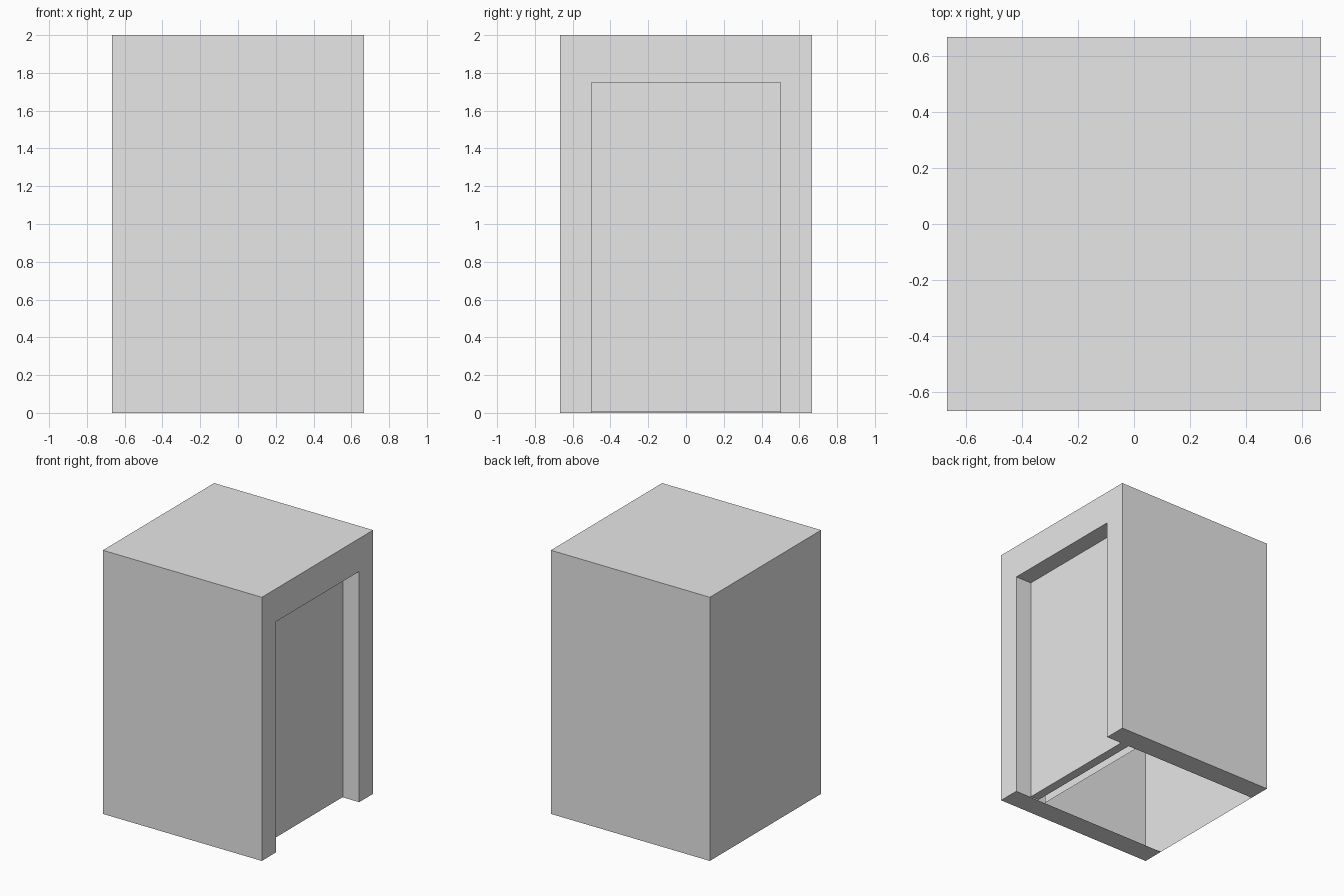
import bpy
import bmesh
from mathutils import Vector

cube = bpy.data.objects.get("Cube")
if cube:
    bpy.data.objects.remove(cube, do_unlink=True)

W, H = 0.667, 2.0          # half width and height of the shell
DOOR, DOOR_TOP = 0.5, 1.75  # half width and height of the doorway
RECESS = 0.533             # x of the recessed door face
GAP = 0.005                # clearance under the door

grey = bpy.data.materials.new("plain_grey")
grey.use_nodes = True
grey.diffuse_color = (0.8, 0.8, 0.8, 1)
grey.node_tree.nodes["Principled BSDF"].inputs["Base Color"].default_value = (0.8, 0.8, 0.8, 1)


def sheet(bm, lo, hi, facing):
    """Rectangle filling a flat box lo..hi, turned toward facing."""
    lo, hi = Vector(lo), Vector(hi)
    flat = [i for i in range(3) if abs(hi[i] - lo[i]) < 1e-6][0]
    u, v = [i for i in range(3) if i != flat]
    corners = []
    for a, b in ((lo, lo), (hi, lo), (hi, hi), (lo, hi)):
        p = lo.copy()
        p[u], p[v] = a[u], b[v]
        corners.append(bm.verts.new(p))
    face = bm.faces.new(corners)
    face.normal_update()
    if face.normal.dot(Vector(facing)) < 0:
        face.normal_flip()


def finish(bm, name):
    bmesh.ops.remove_doubles(bm, verts=bm.verts, dist=1e-5)
    mesh = bpy.data.meshes.new(name)
    bm.to_mesh(mesh)
    bm.free()
    mesh.materials.append(grey)
    bpy.context.collection.objects.link(bpy.data.objects.new(name, mesh))


# Outer shell: roof, back, two sides and the hollow walls' bottom rims
bm = bmesh.new()
sheet(bm, (-W, -W, H), (W, W, H), (0, 0, 1))
sheet(bm, (-W, -W, 0), (-W, W, H), (-1, 0, 0))
for s in (-1, 1):
    near, far = sorted((s * DOOR, s * W))
    sheet(bm, (-W, s * W, 0), (W, s * W, H), (0, s, 0))
    sheet(bm, (-W, near, 0), (W, far, 0), (0, 0, -1))
    # Wall beside the doorway
    sheet(bm, (W, near, 0), (W, far, H), (1, 0, 0))
# Wall above the doorway
sheet(bm, (W, -DOOR, DOOR_TOP), (W, DOOR, H), (1, 0, 0))
finish(bm, "outer_shell")

# Door frame: jambs and lintel lining the recess
bm = bmesh.new()
for s in (-1, 1):
    sheet(bm, (RECESS, s * DOOR, 0), (W, s * DOOR, DOOR_TOP), (0, -s, 0))
sheet(bm, (RECESS, -DOOR, DOOR_TOP), (W, DOOR, DOOR_TOP), (0, 0, -1))
finish(bm, "door_frame")

# Door slab
bm = bmesh.new()
bmesh.ops.create_cube(bm, size=1)
thick = 0.07
bmesh.ops.scale(bm, vec=(thick, 2 * DOOR, DOOR_TOP - GAP), verts=bm.verts)
bmesh.ops.translate(bm, vec=(RECESS - thick / 2, 0, (DOOR_TOP + GAP) / 2), verts=bm.verts)
finish(bm, "door")

# Thin lining behind the door
bm = bmesh.new()
sheet(bm, (0.4, -DOOR, GAP), (0.4, DOOR, DOOR_TOP), (1, 0, 0))
finish(bm, "door_lining")
